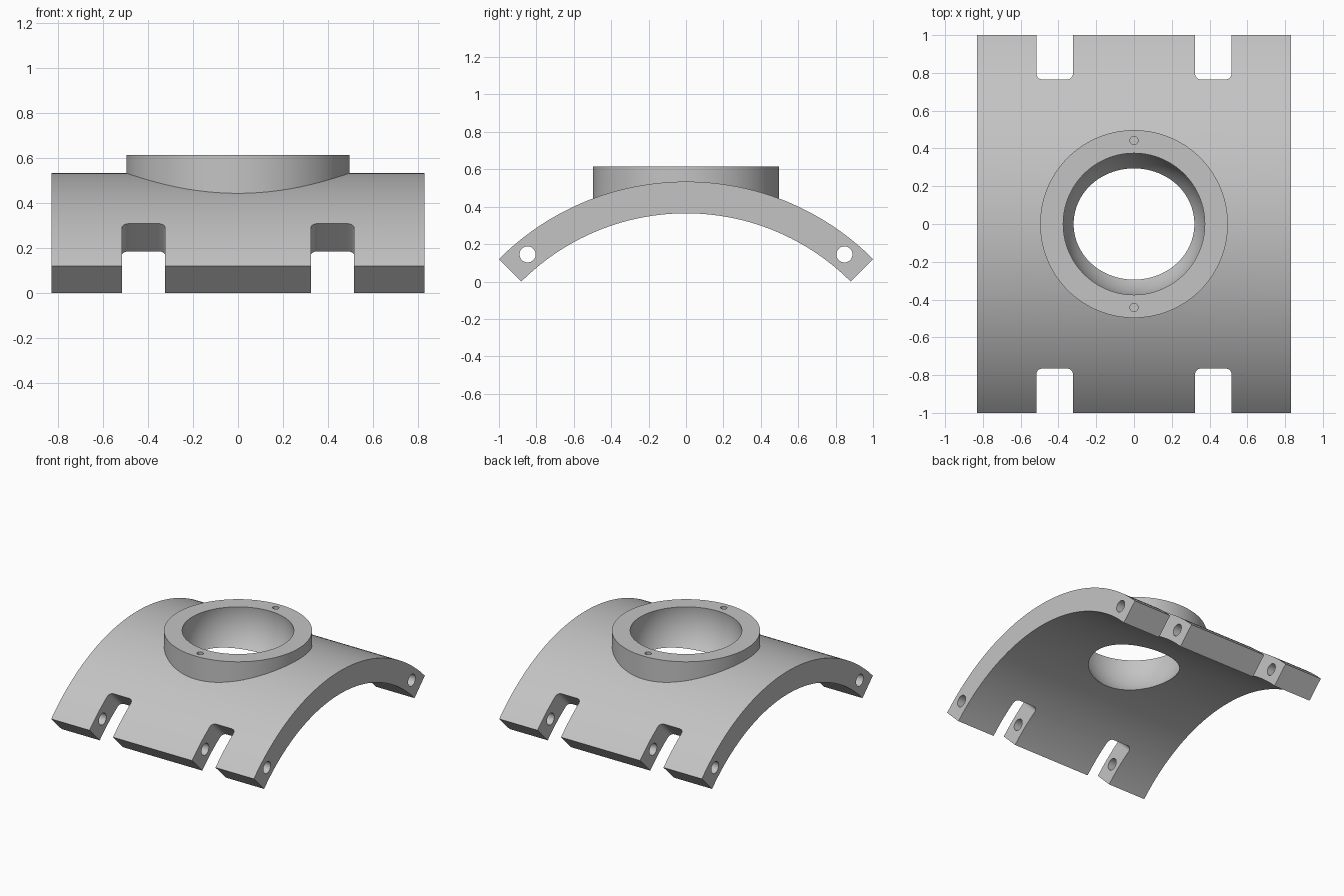
import bpy
import bmesh
import math
from mathutils import Matrix, Vector

cube = bpy.data.objects.get("Cube")
if cube:
    bpy.data.objects.remove(cube, do_unlink=True)

# Main dimensions
HALF_LENGTH = 0.83
AXIS_Z = -0.88
OUTER_R = math.sqrt(2)
INNER_R = 0.88 * math.sqrt(2)
END_ANGLE = math.pi / 4

steel = bpy.data.materials.new("plain_grey")
steel.use_nodes = True
GREY = (0.55, 0.55, 0.55, 1)
steel.diffuse_color = GREY
steel.node_tree.nodes["Principled BSDF"].inputs["Base Color"].default_value = GREY


def make_object(name, bm):
    bmesh.ops.recalc_face_normals(bm, faces=bm.faces[:])
    mesh = bpy.data.meshes.new(name)
    bm.to_mesh(mesh)
    bm.free()
    mesh.materials.append(steel)
    obj = bpy.data.objects.new(name, mesh)
    bpy.context.collection.objects.link(obj)
    return obj


def prism(name, outline, vector):
    """Extrude a closed outline along a vector."""
    bm = bmesh.new()
    face = bm.faces.new([bm.verts.new(p) for p in outline])
    result = bmesh.ops.extrude_face_region(bm, geom=[face])
    moved = [g for g in result["geom"] if isinstance(g, bmesh.types.BMVert)]
    bmesh.ops.translate(bm, verts=moved, vec=vector)
    return make_object(name, bm)


def cylinder(name, radius, depth, location, segments=32, axis="Z"):
    turn = Matrix.Rotation(math.pi / 2, 4, "Y") if axis == "X" else Matrix()
    bm = bmesh.new()
    bmesh.ops.create_cone(bm, cap_ends=True, segments=segments, radius1=radius,
                          radius2=radius, depth=depth,
                          matrix=Matrix.Translation(location) @ turn)
    return make_object(name, bm)


def combine(target, tool, operation):
    tool.hide_render = True
    mod = target.modifiers.new(tool.name, "BOOLEAN")
    mod.operation = operation
    mod.solver = "EXACT"
    mod.object = tool
    bpy.context.view_layer.objects.active = target
    bpy.ops.object.modifier_apply(modifier=mod.name)
    bpy.data.objects.remove(tool, do_unlink=True)


def arc(radius, start, end, steps=80):
    angles = [start + (end - start) * i / steps for i in range(steps + 1)]
    return [(-HALF_LENGTH, radius * math.sin(a), AXIS_Z + radius * math.cos(a))
            for a in angles]


# Arched saddle plate
saddle = prism("arched_saddle",
               arc(OUTER_R, -END_ANGLE, END_ANGLE) + arc(INNER_R, END_ANGLE, -END_ANGLE),
               (2 * HALF_LENGTH, 0, 0))

# Round collar on the crown
combine(saddle, cylinder("collar", 0.497, 0.195, (0, 0, 0.5175), 128), "UNION")

# Spherical seat through the collar
bm = bmesh.new()
bmesh.ops.create_uvsphere(bm, u_segments=128, v_segments=64, radius=0.378,
                          matrix=Matrix.Translation((0, 0, 0.566)))
combine(saddle, make_object("seat_cutter", bm), "DIFFERENCE")


def slot_outline(x, side):
    """Round-cornered slot outline, lying across the end of the arch."""
    half, depth, corner = 0.096, 0.3, 0.032
    flat = [(half, 0.1), (-half, 0.1)]
    for centre, start in ((-half + corner, math.pi), (half - corner, 1.5 * math.pi)):
        for i in range(9):
            a = start + i * math.pi / 16
            flat.append((centre + corner * math.cos(a),
                         corner - depth + corner * math.sin(a)))
    along = Vector((0, side, -1)).normalized()
    out = Vector((0, side, 1)).normalized()
    base = Vector((x, 0, AXIS_Z)) + out * 1.1
    return [base + Vector((u, 0, 0)) + along * v for u, v in flat], out * 0.5


for side in (-1, 1):
    # Hinge slots
    for x in (-0.42, 0.42):
        outline, vector = slot_outline(x, side)
        combine(saddle, prism("slot_cutter", outline, vector), "DIFFERENCE")
    # Pin hole running the length of the edge
    combine(saddle, cylinder("pin_cutter", 0.043, 2, (0, side * 0.847, 0.145), 40, "X"),
            "DIFFERENCE")
    # Small screw hole in the collar
    combine(saddle, cylinder("screw_cutter", 0.022, 0.2, (0, side * 0.442, 0.615), 24),
            "DIFFERENCE")

# Smooth curved walls, crisp edges
bpy.ops.object.select_all(action="DESELECT")
saddle.select_set(True)
bpy.context.view_layer.objects.active = saddle
bpy.ops.object.shade_smooth_by_angle(angle=math.radians(25))
